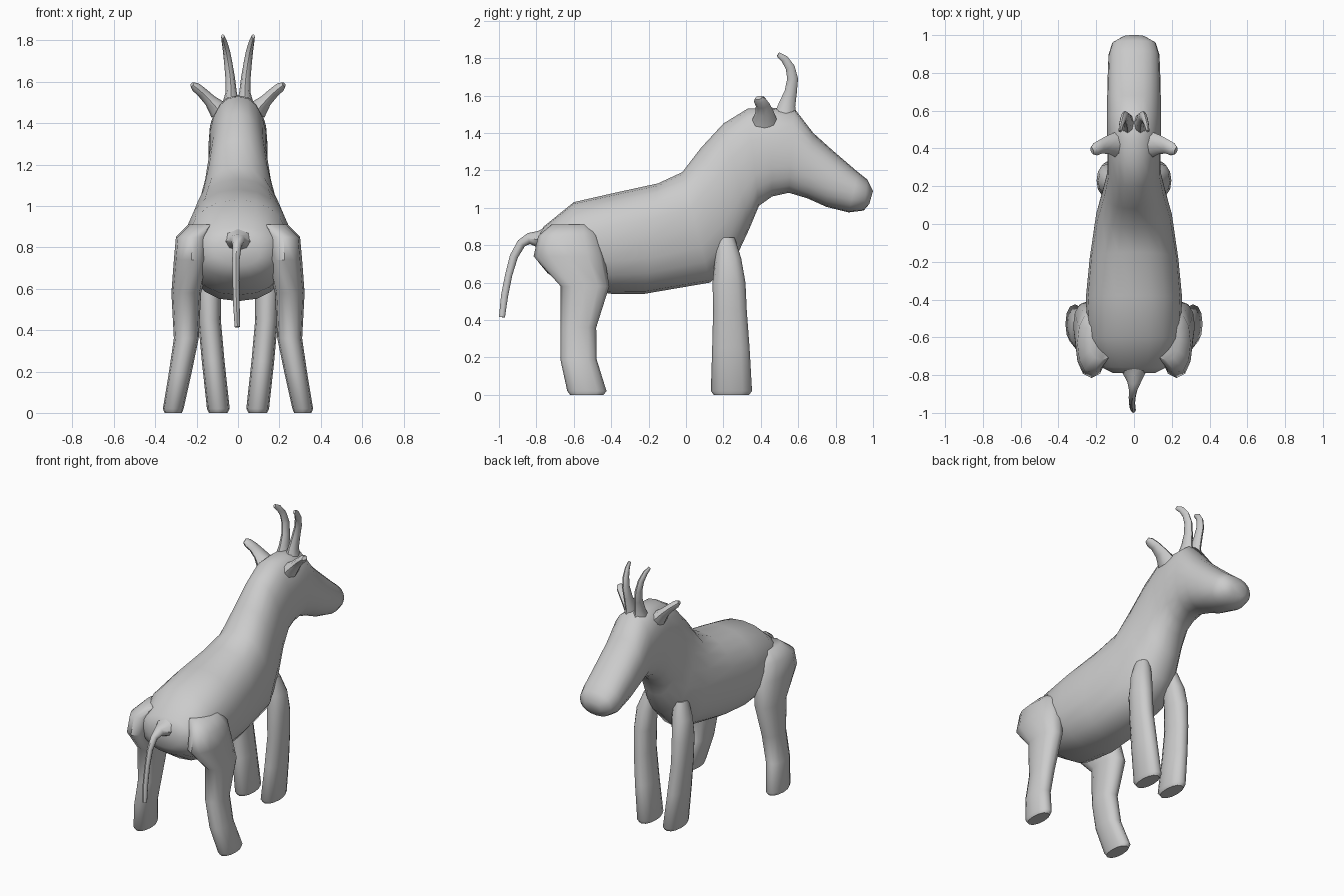
import bpy, bmesh
from math import cos, sin, pi, copysign, radians
from mathutils import Vector


def loft(name, rings, sides=12, power=1.0, mirror=False):
    """Skin rings of (centre, half axis u, half axis v) and cap both ends."""
    bm = bmesh.new()
    loops = []
    sp = lambda t: copysign(abs(t) ** power, t)
    for c, u, v in rings:
        loops.append([bm.verts.new(c + u * sp(cos(2 * pi * i / sides)) + v * sp(sin(2 * pi * i / sides)))
                      for i in range(sides)])
    for a, b in zip(loops, loops[1:]):
        for i in range(sides):
            j = (i + 1) % sides
            bm.faces.new((a[i], a[j], b[j], b[i]))
    bm.faces.new(loops[0])
    bm.faces.new(loops[-1])
    bmesh.ops.recalc_face_normals(bm, faces=bm.faces)
    mesh = bpy.data.meshes.new(name)
    bm.to_mesh(mesh)
    bm.free()
    ob = bpy.data.objects.new(name, mesh)
    bpy.context.collection.objects.link(ob)
    if mirror:
        ob.modifiers.new("Mirror", 'MIRROR')
    bpy.ops.object.select_all(action='DESELECT')
    ob.select_set(True)
    bpy.context.view_layer.objects.active = ob
    bpy.ops.object.shade_smooth_by_angle(angle=radians(50))
    return ob


def tube(name, pts, side, sides=8, mirror=False):
    """Tapered tube through (x, y, z, half width, half depth); width runs along side."""
    P = [Vector(p[:3]) for p in pts]
    rings = []
    for i, p in enumerate(pts):
        t = (P[min(i + 1, len(P) - 1)] - P[max(i - 1, 0)]).normalized()
        u = (side - t * side.dot(t)).normalized()
        rings.append((P[i], u * p[3], t.cross(u) * p[4]))
    return loft(name, rings, sides, mirror=mirror)


def leg(name, pts):
    """Stack of horizontal oval rings (x, y, z, half width, half depth)."""
    rings = [(Vector(p[:3]), Vector((p[3], 0, 0)), Vector((0, p[4], 0))) for p in pts]
    return loft(name, rings, 12, power=0.9, mirror=True)


# Body, neck and head: top point (y, z), bottom point (y, z), half width
sections = [
    (-0.79, 0.85, -0.79, 0.71, 0.11), (-0.76, 0.90, -0.74, 0.65, 0.19),
    (-0.60, 1.03, -0.62, 0.57, 0.245), (-0.38, 1.08, -0.40, 0.54, 0.255),
    (-0.15, 1.13, -0.22, 0.54, 0.235), (-0.02, 1.19, 0.13, 0.60, 0.20),
    (0.08, 1.32, 0.27, 0.74, 0.165), (0.20, 1.45, 0.34, 0.89, 0.142),
    (0.33, 1.53, 0.39, 1.01, 0.14), (0.45, 1.535, 0.46, 1.06, 0.142),
    (0.58, 1.53, 0.55, 1.08, 0.142), (0.68, 1.40, 0.65, 1.05, 0.142),
    (0.78, 1.31, 0.75, 1.005, 0.14), (0.92, 1.19, 0.87, 0.975, 0.135),
    (0.97, 1.15, 0.95, 0.985, 0.115), (1.00, 1.09, 0.98, 1.02, 0.06)]
rings = []
for ty, tz, by, bz, w in sections:
    top, bottom = Vector((0, ty, tz)), Vector((0, by, bz))
    rings.append(((top + bottom) / 2, Vector((w, 0, 0)), (top - bottom) / 2))
loft("body_and_head", rings, 20, power=0.88)

# Legs
leg("hind_legs", [
    (0.17, -0.61, 0.91, 0.07, 0.11), (0.22, -0.63, 0.85, 0.08, 0.16),
    (0.225, -0.625, 0.74, 0.085, 0.19), (0.25, -0.54, 0.58, 0.072, 0.13),
    (0.25, -0.575, 0.36, 0.06, 0.095), (0.28, -0.575, 0.19, 0.055, 0.097),
    (0.313, -0.53, 0.02, 0.05, 0.105), (0.313, -0.53, 0.0, 0.042, 0.09)])
leg("front_legs", [
    (0.11, 0.21, 0.84, 0.04, 0.05), (0.13, 0.225, 0.73, 0.06, 0.07),
    (0.14, 0.23, 0.60, 0.058, 0.088), (0.138, 0.235, 0.45, 0.055, 0.09),
    (0.12, 0.24, 0.25, 0.055, 0.10), (0.095, 0.243, 0.02, 0.055, 0.11),
    (0.095, 0.243, 0.0, 0.045, 0.095)])

# Horns
X = Vector((1, 0, 0))
tube("horns", [
    (0.035, 0.53, 1.48, 0.045, 0.065), (0.033, 0.54, 1.55, 0.027, 0.045),
    (0.038, 0.56, 1.62, 0.023, 0.033), (0.047, 0.57, 1.69, 0.02, 0.029),
    (0.056, 0.557, 1.75, 0.017, 0.025), (0.066, 0.527, 1.795, 0.013, 0.02),
    (0.074, 0.492, 1.82, 0.008, 0.012)], X, mirror=True)

# Ears
tube("ears", [
    (0.09, 0.42, 1.46, 0.07, 0.05), (0.135, 0.42, 1.51, 0.05, 0.03),
    (0.175, 0.41, 1.55, 0.038, 0.025), (0.205, 0.395, 1.575, 0.034, 0.023),
    (0.222, 0.388, 1.588, 0.02, 0.012)], Vector((0, 1, 0)), mirror=True)

# Tail
tube("tail", [
    (0, -0.72, 0.84, 0.11, 0.07), (0, -0.79, 0.83, 0.06, 0.045),
    (0, -0.84, 0.835, 0.035, 0.03), (-0.005, -0.88, 0.81, 0.022, 0.024),
    (-0.01, -0.92, 0.74, 0.018, 0.022), (-0.01, -0.948, 0.64, 0.016, 0.019),
    (-0.008, -0.97, 0.53, 0.016, 0.019), (-0.003, -0.984, 0.415, 0.013, 0.016)], X)
